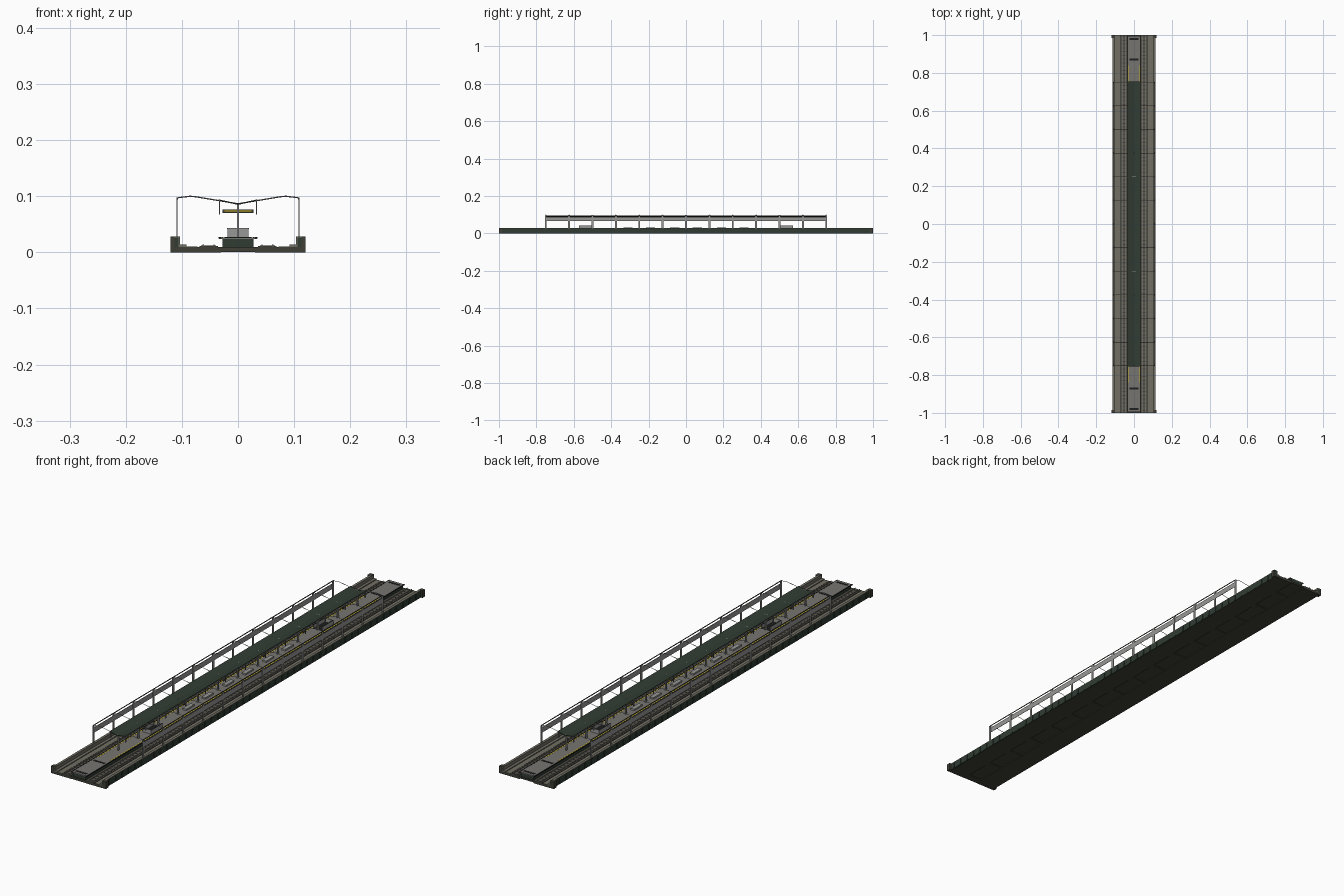
import bpy, bmesh, math
from mathutils import Vector

if "Cube" in bpy.data.objects:
    bpy.data.objects.remove(bpy.data.objects["Cube"])


def mat(name, r, g, b):
    m = bpy.data.materials.new(name)
    m.diffuse_color = tuple((c / 255) ** 2.2 for c in (r, g, b)) + (1,)
    m.use_nodes = True
    m.node_tree.nodes["Principled BSDF"].inputs["Base Color"].default_value = m.diffuse_color
    return m


CONCRETE = mat("concrete", 112, 110, 99)
GREEN = mat("dark_green", 52, 62, 54)
DARK = mat("dark_stone", 66, 66, 58)
STEEL = mat("light_steel", 150, 150, 148)
PAVING = mat("paving_grey", 118, 116, 112)
BALLAST = mat("ballast", 88, 86, 78)
RAIL = mat("rail_grey", 140, 137, 128)
YELLOW = mat("safety_yellow", 205, 180, 30)
BLACK = mat("near_black", 35, 36, 35)


def finish(name, bm, material):
    me = bpy.data.meshes.new(name)
    bmesh.ops.recalc_face_normals(bm, faces=bm.faces)
    bm.to_mesh(me)
    bm.free()
    me.materials.append(material)
    ob = bpy.data.objects.new(name, me)
    bpy.context.collection.objects.link(ob)
    return ob


def add_box(bm, x0, x1, y0, y1, z0, z1):
    vs = bmesh.ops.create_cube(bm, size=1)["verts"]
    for v in vs:
        v.co = Vector((x0 + (v.co.x + .5) * (x1 - x0),
                       y0 + (v.co.y + .5) * (y1 - y0),
                       z0 + (v.co.z + .5) * (z1 - z0)))


def boxes(name, material, items, mirror=False):
    """One object from many (x0, x1, y0, y1, z0, z1) boxes, optionally mirrored in x."""
    bm = bmesh.new()
    for b in items:
        add_box(bm, *b)
        if mirror:
            add_box(bm, -b[1], -b[0], *b[2:])
    return finish(name, bm, material)


def extrude_y(name, material, profile, y0, y1):
    bm = bmesh.new()
    face = bm.faces.new([bm.verts.new((x, y0, z)) for x, z in profile])
    new = bmesh.ops.extrude_face_region(bm, geom=[face])["geom"]
    bmesh.ops.translate(bm, vec=(0, y1 - y0, 0),
                        verts=[g for g in new if isinstance(g, bmesh.types.BMVert)])
    return finish(name, bm, material)


FRAMES = [-.75 + .125 * i for i in range(13)]
BAYS = [(-.75 + .125 * i, -.625 + .125 * i) for i in range(12)]

# Viaduct deck with a ladder of beams underneath
boxes("deck", DARK, [(-.112, .112, -1, 1, .003, .0095)])
boxes("underside_edge_beams", DARK, [(.03, .112, -1, 1, 0, .004)], True)
boxes("underside_cross_beams", DARK,
      [(-.03, .03, -1 + .125 * i, -.97 + .125 * i, .0005, .004) for i in range(16)])

# Parapets: green outer face, concrete coping and end piers
boxes("parapet_wall", GREEN, [(.106, .113, -1, 1, 0, .026)], True)
boxes("parapet_coping", CONCRETE, [(.103, .113, -1, 1, .026, .028)], True)
boxes("parapet_inner_face", CONCRETE, [(.103, .106, -1, 1, .009, .026)], True)
boxes("parapet_ribs", GREEN,
      [(.113, .115, -.97 + .04 * i, -.964 + .04 * i, .002, .024) for i in range(49)], True)
boxes("end_pier", DARK, [(.104, .12, y - .008, y + .008, 0, .0285)
                         for y in (-.992, .992)], True)

# Walkways and track beds
boxes("walkway", CONCRETE, [(.072, .104, -1, 1, .009, .0105),
                            (.092, .104, -1, 1, .0105, .014)], True)
boxes("track_bed", BALLAST, [(.036, .069, -1, 1, .009, .0115)], True)
boxes("drain_channel", BLACK, [(.069, .072, -1, 1, .009, .0098)], True)
boxes("running_rails", RAIL, [(x - .001, x + .001, -1, 1, .0115, .0142)
                              for x in (.043, .062)], True)
boxes("sleepers", DARK, [(.039, .066, -.99 + .02 * i, -.985 + .02 * i, .0115, .0121)
                         for i in range(100)], True)

# Island platform
boxes("platform_base", GREEN, [(-.028, .028, -.995, .995, .009, .0235)])
boxes("platform_slab", PAVING, [(-.034, .034, -.995, .995, .0235, .0268)])
boxes("platform_edge", BLACK, [(.0305, .0345, -.996, .996, .0245, .0271)], True)
boxes("safety_line", YELLOW, [(.0265, .0295, -.84, .84, .0266, .0272)], True)
boxes("platform_end_gratings", BLACK,
      [(-.024, .024, y - .005, y + .005, .0266, .0274) for y in (-.98, -.87, .87, .98)])

# Stairwells with steel balustrades
stairs = []
wells = []
for s in (-1, 1):
    y0, y1 = s * .535 - .035, s * .535 + .035
    stairs += [(-.019, -.0175, y0, y1, .0268, .043), (.0175, .019, y0, y1, .0268, .043),
               (-.019, .019, s * .57 - .001, s * .57 + .001, .0268, .043)]
    wells.append((-.0175, .0175, y0, y1, .0268, .0275))
boxes("stair_balustrade", STEEL, stairs)
boxes("stairwell_floor", BLACK, wells)
boxes("balustrade_rail", DARK, [(.0165, .0197, s * .535 - .036, s * .535 + .036, .042, .0438)
                                for s in (-1, 1)], True)
boxes("bench", STEEL, [(-.008, .008, y - .025, y + .025, .0268, .033)
                       for y in (-.31, -.19, -.06, .06, .19, .31)])

# V-shaped canopy on central columns
extrude_y("canopy_roof", GREEN,
          [(0, .0845), (.035, .0925), (.035, .0945), (0, .087), (-.035, .0945), (-.035, .0925)],
          -.755, .755)
boxes("canopy_columns", STEEL, [(-.0018, .0018, y - .004, y + .004, .0268, .086)
                                for y in FRAMES])
boxes("canopy_hangers", STEEL, [(.0325, .0335, y - .003, y + .003, .067, .093)
                                for y in FRAMES], True)
boxes("light_tray", DARK, [(-.028, .028, y - .006, y + .006, .0705, .0765)
                           for y in FRAMES[1::2]])
boxes("light_tray_stripe", YELLOW, [(-.024, .024, y - .0065, y + .0065, .0725, .0742)
                                    for y in FRAMES[1::2]])

# Side screens: posts, upper panels and top rail
boxes("screen_posts", STEEL, [(.1075, .11, y - .005, y + .005, .0105, .097)
                              for y in FRAMES], True)
boxes("screen_panels", STEEL, [(.1083, .1095, a + .003, b - .003, .066, .087)
                               for a, b in BAYS], True)
boxes("screen_top_rail", DARK, [(.1072, .1098, -.752, .752, .0955, .098)], True)

# Slender frames arching from the screens to the canopy
for y in FRAMES:
    cu = bpy.data.curves.new("roof_frame", "CURVE")
    cu.dimensions = "3D"
    cu.bevel_depth = .0011
    cu.bevel_resolution = 0
    cu.use_fill_caps = True
    sp = cu.splines.new("POLY")
    pts = [(.1085, .095), (.106, .0975), (.085, .1), (.075, .099), (0, .0865)]
    pts += [(-x, z) for x, z in reversed(pts[:-1])]
    sp.points.add(len(pts) - 1)
    for p, (x, z) in zip(sp.points, pts):
        p.co = (x, y, z, 1)
    cu.materials.append(STEEL)
    bpy.context.collection.objects.link(bpy.data.objects.new("roof_frame", cu))
